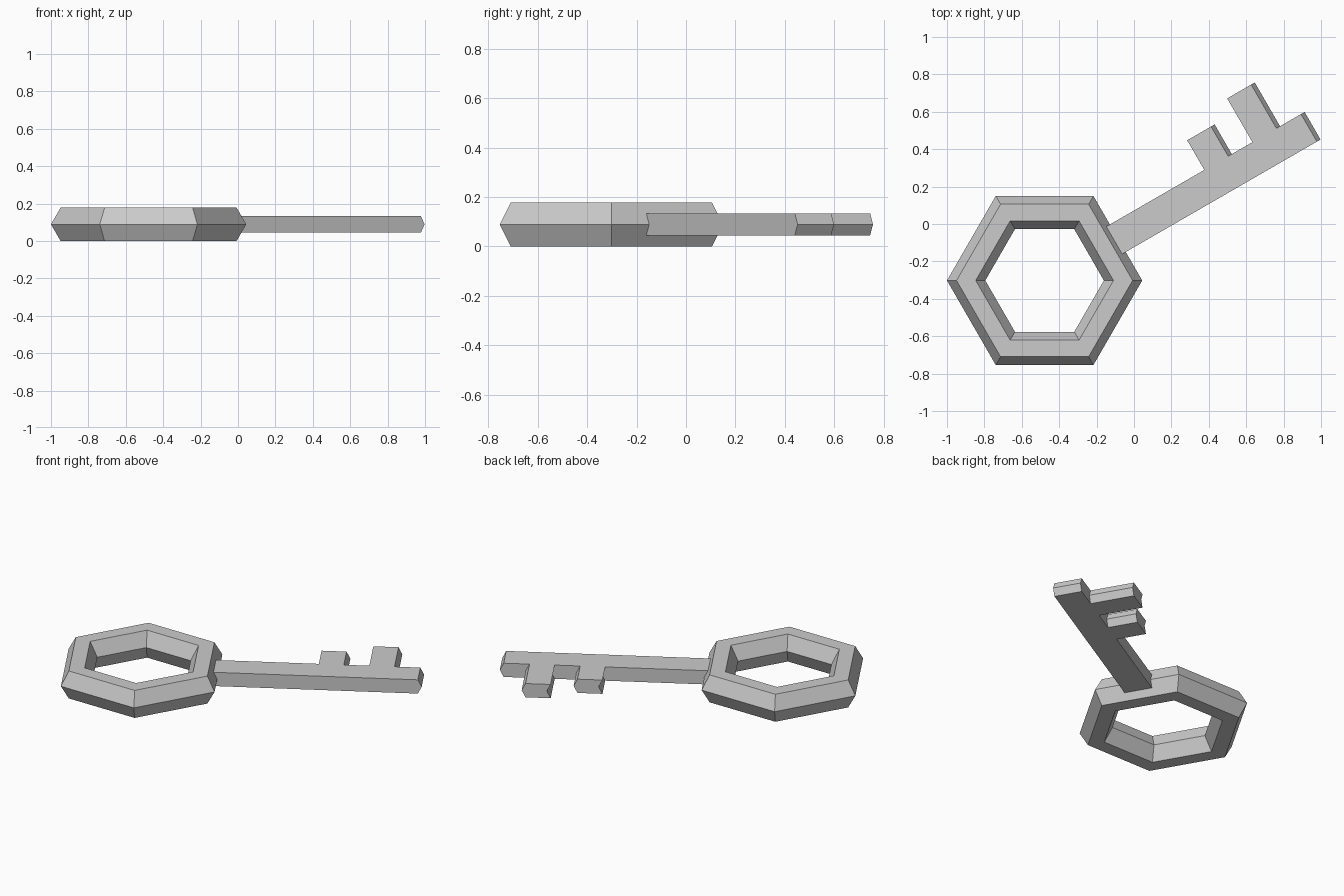
import bpy, bmesh, math
from mathutils import Matrix

cube = bpy.data.objects.get("Cube")
if cube:
    bpy.data.objects.remove(cube, do_unlink=True)

metal = bpy.data.materials.new("grey metal")
metal.use_nodes = True
grey = (0.6, 0.6, 0.6, 1.0)
metal.diffuse_color = grey
metal.node_tree.nodes["Principled BSDF"].inputs["Base Color"].default_value = grey

CENTRE = (-0.478, -0.302, 0.09)   # middle of the ring
HALF = 0.0445                     # half thickness of the shaft
SLANT = 0.0225                    # lengthwise shift of the middle layer

# Six-sided ring handle with a six-sided section
bpy.ops.mesh.primitive_torus_add(
    major_segments=6, minor_segments=6,
    major_radius=0.4195, minor_radius=0.1025, location=CENTRE)
ring = bpy.context.object
ring.name = "ring_handle"
ring.data.materials.append(metal)

# Toothed shaft: outline along its own axis, starting on the ring's face
edge, short, tall = 0.085, 0.268, 0.355
outline = [(0.43, -edge), (1.632, -edge), (1.632, edge), (1.48, edge),
           (1.48, tall), (1.332, tall), (1.332, edge), (1.182, edge),
           (1.182, short), (1.035, short), (1.035, edge), (0.43, edge)]

bm = bmesh.new()
layers = [[bm.verts.new((u + shift, v, z)) for u, v in outline]
          for z, shift in ((-HALF, 0), (0, SLANT), (HALF, 0))]
bm.faces.new(layers[0])
bm.faces.new(layers[2])
for low, high in zip(layers, layers[1:]):
    for i in range(len(outline)):
        j = (i + 1) % len(outline)
        bm.faces.new((low[i], low[j], high[j], high[i]))
bmesh.ops.recalc_face_normals(bm, faces=bm.faces)

mesh = bpy.data.meshes.new("toothed_shaft")
bm.to_mesh(mesh)
bm.free()
mesh.materials.append(metal)
shaft = bpy.data.objects.new("toothed_shaft", mesh)
shaft.matrix_world = Matrix.Translation(CENTRE) @ Matrix.Rotation(math.radians(30), 4, "Z")
bpy.context.collection.objects.link(shaft)

# Rest the key on the ground
for part in (ring, shaft):
    part.location.z = 0.1025 * math.sin(math.radians(60))
